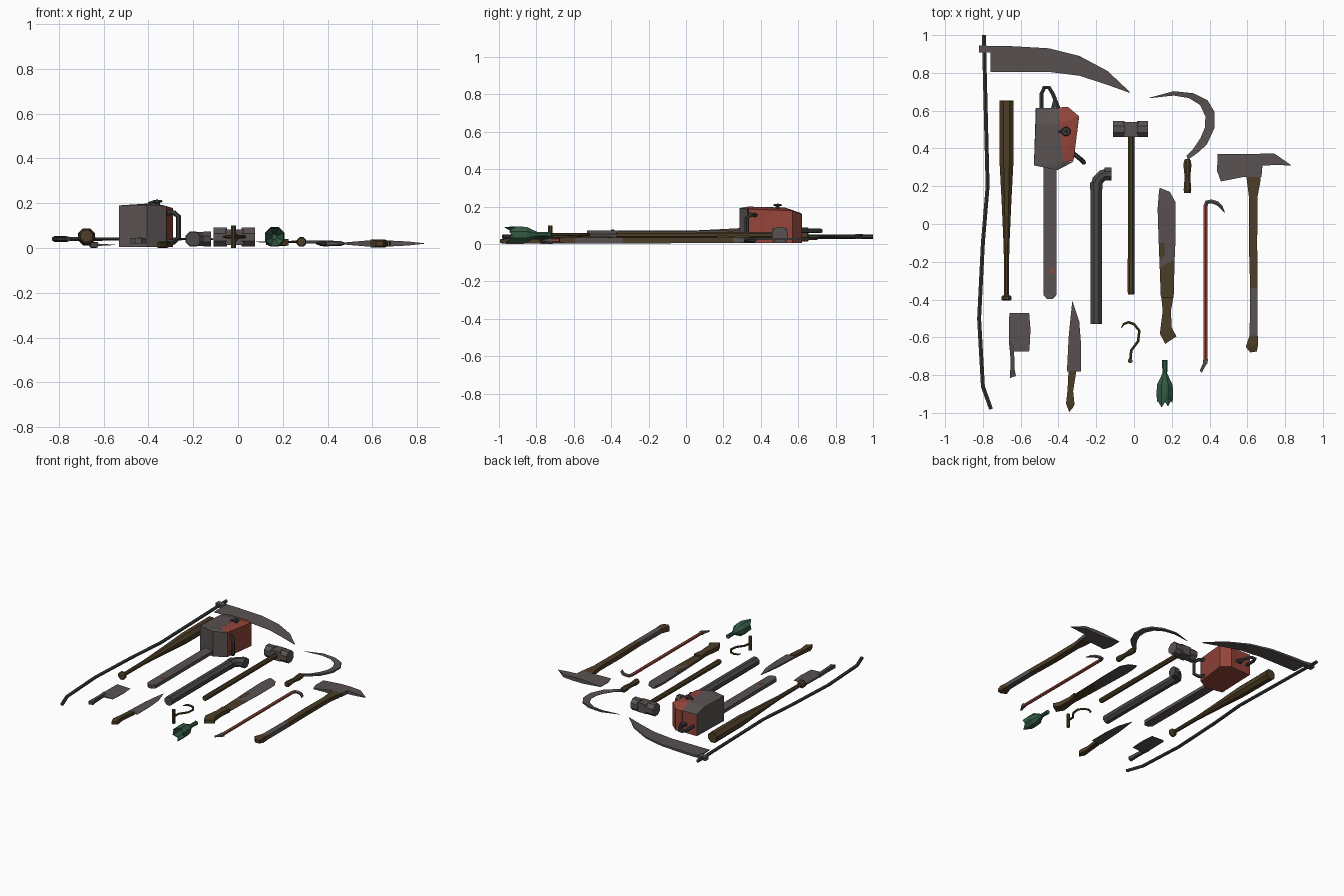
import bpy, bmesh, math
from mathutils import Vector

COLORS = {
    "steel": (0.100, 0.083, 0.083), "wood": (0.072, 0.047, 0.020),
    "red_paint": (0.29, 0.058, 0.042), "green_glass": (0.034, 0.105, 0.060),
    "dark_iron": (0.040, 0.044, 0.044), "pipe_grey": (0.072, 0.064, 0.066),
}
MATS = {}
for key, c in COLORS.items():
    MATS[key] = bpy.data.materials.new(key)
    MATS[key].diffuse_color = (*c, 1)


def finish(bm, name, mats, rule=None):
    """Turn a bmesh into an object; rule(centre, normal) picks the material index."""
    bmesh.ops.recalc_face_normals(bm, faces=bm.faces)
    for f in bm.faces:
        if rule:
            f.material_index = int(rule(f.calc_center_median(), f.normal))
    me = bpy.data.meshes.new(name)
    bm.to_mesh(me)
    bm.free()
    for m in mats.split():
        me.materials.append(MATS[m])
    ob = bpy.data.objects.new(name, me)
    bpy.context.collection.objects.link(ob)
    return ob


def loft(rings, cap_end=True):
    bm = bmesh.new()
    rows = [[bm.verts.new(p) for p in r] for r in rings]
    n = len(rows[0])
    for a, b in zip(rows, rows[1:]):
        for i in range(n):
            bm.faces.new((a[i], a[(i + 1) % n], b[(i + 1) % n], b[i]))
    bm.faces.new(rows[0])
    if cap_end:
        bm.faces.new(rows[-1])
    return bm


def tube_rings(pts, radii, sides=8, ref=(0, 0, 1)):
    pts = [Vector(p) for p in pts]
    if not isinstance(radii, (list, tuple)):
        radii = [radii] * len(pts)
    ref, rings = Vector(ref), []
    for i, p in enumerate(pts):
        t = (pts[min(i + 1, len(pts) - 1)] - pts[max(i - 1, 0)]).normalized()
        u = t.cross(ref).normalized()
        v = u.cross(t)
        ang = [2 * math.pi * (k + 0.5) / sides for k in range(sides)]
        rings.append([p + radii[i] * (u * math.cos(a) + v * math.sin(a)) for a in ang])
    return rings


def tube(name, pts, radii, mats, sides=8, ref=(0, 0, 1), rule=None):
    return finish(loft(tube_rings(pts, radii, sides, ref)), name, mats, rule)


def turned(name, x, z, prof, mats, sides=8, rule=None):
    """Round part along y; prof = (y, radius) pairs."""
    return tube(name, [(x, y, z) for y, r in prof], [r for y, r in prof], mats, sides, rule=rule)


def blade(name, z, stations, mats, rule=None):
    """Flat loft; each station = left x, y, half thickness, right x, y, half thickness."""
    rings = [[(a, b, z - t), (c, d, z - s), (c, d, z + s), (a, b, z + t)]
             for a, b, t, c, d, s in stations]
    return finish(loft(rings), name, mats, rule)


def hull(name, outline, z0, mats, rule=None):
    """Block over an outline of (x, y, top z)."""
    bm = bmesh.new()
    for x, y, z in outline:
        bm.verts.new((x, y, z0))
        bm.verts.new((x, y, z))
    bmesh.ops.convex_hull(bm, input=bm.verts)
    return finish(bm, name, mats, rule)


# Scythe
tube("scythe_shaft", [(-0.795, 1, .04), (-0.785, 0.6, .04), (-0.775, 0.2, .04), (-0.80, -0.1, .04),
     (-0.82, -0.5, .04), (-0.80, -0.86, .04), (-0.757, -0.98, .04)], 0.012, "dark_iron", 6)
blade("scythe_blade", 0.04, [
    (-0.76, .943, .008, -0.76, .805, .001), (-0.66, .942, .008, -0.62, .805, .001),
    (-0.45, .930, .007, -0.45, .805, .001), (-0.29, .890, .006, -0.29, .785, .001),
    (-0.14, .810, .004, -0.15, .740, .001), (-0.02, .697, .001, -0.025, .695, .001)], "steel")
blade("scythe_tang", 0.04, [(-.82, .945, .014, -.82, .907, .014), (-.755, .943, .012, -.755, .907, .012)], "steel")

# Bat
turned("bat", -0.675, 0.05, [(.655, .037), (.65, .041), (.33, .040), (.12, .028), (-.13, .016),
       (-.375, .014), (-.385, .03), (-.4, .03), (-.405, .02)], "wood")

# Chainsaw
hull("saw_body", [(-.53, .31, .19), (-.52, .615, .165), (-.52, .53, .188), (-.40, .615, .163),
     (-.395, .53, .195), (-.375, .33, .20)], .005, "steel red_paint",
     lambda c, n: n.y > .8 or n.z < -.5)
hull("saw_front_cover", [(-.53, .31, .19), (-.405, .285, .192), (-.32, .33, .187), (-.375, .335, .20),
     (-.53, .335, .19)], .005, "steel red_paint", lambda c, n: n.z < -.5)
hull("saw_red_shell", [(-.375, .33, .20), (-.32, .335, .187), (-.29, .57, .178), (-.35, .62, .16),
     (-.40, .617, .162), (-.395, .53, .194)], .005, "red_paint")
hull("saw_bar", [(-.48, .30, .045), (-.41, .30, .045), (-.41, -.375, .045), (-.43, -.398, .045),
     (-.46, -.398, .045), (-.48, -.375, .045)], .02, "steel")
hull("bar_stain", [(-.445, -.235, .0465), (-.425, -.24, .0465), (-.43, -.265, .0465),
     (-.447, -.26, .0465)], .044, "red_paint")
tube("saw_rear_handle", [(-.49, .60, .07), (-.49, .69, .07), (-.475, .722, .07), (-.45, .722, .07),
     (-.43, .69, .07), (-.395, .60, .07)], .012, "dark_iron", 6)
hull("saw_trigger", [(-.44, .61, .08), (-.425, .67, .08), (-.40, .62, .08)], .06, "dark_iron")
tube("saw_side_handle", [(-.335, .385, .155), (-.285, .345, .157), (-.265, .325, .14), (-.265, .325, .045),
     (-.285, .345, .028), (-.335, .385, .03)], .012, "dark_iron", 6, (.62, .78, 0))
tube("saw_fuel_cap", [(-.36, .49, .17), (-.36, .49, .203), (-.36, .49, .205), (-.36, .49, .213)],
     [.012, .012, .026, .022], "dark_iron", 8, (0, 1, 0))
tube("saw_choke", [(-.40, .49, .197), (-.355, .49, .21)], .008, "dark_iron", 6)

# Pipe with elbow
turned("pipe", -0.20, 0.04, [(-.53, .034), (.2, .034)], "pipe_grey")
turned("pipe_collar", -0.20, 0.04, [(.182, .037), (.22, .037)], "pipe_grey")
bend = [(-.135 - .065 * math.cos(a), .2 + .065 * math.sin(a), .04)
        for a in [math.radians(d) for d in (0, 30, 60, 90)]]
tube("pipe_elbow", bend, .033, "pipe_grey")
tube("elbow_collar", [(-.155, .265, .04), (-.12, .265, .04)], .037, "pipe_grey")

# Sledgehammer
turned("sledge_handle", -0.015, 0.048, [(-.372, .017), (-.36, .02), (.48, .018)], "wood")
hull("sledge_middle", [(x, y, .082) for x in (-.055, .025) for y in (.46, .54)], .014, "steel")
for side, x0 in (("left", -.11), ("right", .015)):
    tube("sledge_face_" + side, [(x0, .502, .048), (x0 + .06, .502, .048)], .046, "steel")

# Sickle
blade("sickle_blade", 0.027, [
    (.08, .668, .001, .08, .666, .001), (.21, .703, .005, .21, .68, .001), (.315, .692, .006, .29, .667, .001),
    (.39, .655, .006, .35, .63, .001), (.425, .595, .006, .378, .57, .001), (.427, .51, .006, .375, .51, .001),
    (.385, .42, .006, .352, .455, .001), (.335, .375, .006, .315, .40, .001), (.285, .34, .006, .278, .36, .006)],
    "steel")
turned("sickle_handle", 0.283, 0.027, [(.165, .019), (.18, .022), (.25, .016), (.31, .023), (.335, .02),
       (.345, .012)], "wood")

# Machete
blade("machete_blade", 0.022, [
    (.135, .19, .003, .14, .19, .003), (.132, .17, .008, .19, .17, .001), (.125, .08, .008, .22, .115, .001),
    (.130, -.08, .008, .22, -.08, .001), (.136, -.23, .008, .215, -.19, .001),
    (.142, -.39, .008, .21, -.39, .001)], "steel wood", lambda c, n: c.y < -.25)
hull("machete_rust", [(.135, -.1, .031), (.16, -.1, .029), (.165, -.16, .028), (.137, -.2, .031)], .022, "wood")
blade("machete_handle", 0.025, [
    (.145, -.39, .013, .208, -.39, .012), (.152, -.46, .016, .195, -.46, .016), (.137, -.58, .017, .2, -.55, .017),
    (.165, -.635, .014, .225, -.595, .014)], "wood")

# Axe
blade("axe_head", 0.02, [
    (.442, .37, .002, .44, .28, .002), (.455, .37, .003, .46, .225, .003), (.585, .371, .014, .585, .25, .014),
    (.675, .372, .014, .675, .25, .014), (.68, .372, .013, .68, .31, .013), (.745, .372, .009, .76, .312, .009),
    (.83, .313, .001, .83, .31, .001)], "steel")
blade("axe_handle", 0.02, [
    (.60, .32, .012, .665, .32, .012), (.595, .25, .014, .67, .23, .014), (.61, .13, .015, .655, .15, .015),
    (.608, -.1, .016, .652, -.1, .016), (.615, -.34, .016, .655, -.34, .016),
    (.612, -.59, .016, .655, -.59, .016), (.592, -.65, .018, .657, -.64, .018),
    (.615, -.68, .012, .65, -.675, .012)], "wood steel", lambda c, n: -.59 < c.y < -.34)

# Crowbar
tube("crowbar_shaft", [(.378, .10, .02), (.378, -.72, .02)], .012, "red_paint", 6)
tube("crowbar_hook", [(.378, .09, .02), (.385, .115, .02), (.41, .12, .02), (.44, .11, .02), (.462, .09, .02),
     (.48, .06, .02)], [.012, .013, .012, .012, .010, .002], "steel", 6)
blade("crowbar_claw", 0.02, [(.367, -.715, .011, .391, -.715, .011), (.365, -.74, .009, .39, -.735, .009),
      (.348, -.775, .003, .37, -.765, .003), (.357, -.788, .002, .36, -.785, .002)], "steel")

# Cleaver
blade("cleaver_blade", 0.014, [(-.66, -.47, .006, -.555, -.47, .001), (-.662, -.56, .006, -.548, -.56, .001),
      (-.662, -.64, .006, -.552, -.64, .001), (-.64, -.675, .006, -.555, -.675, .001)], "steel")
blade("cleaver_handle", 0.014, [(-.662, -.62, .01, -.635, -.64, .01), (-.655, -.70, .012, -.634, -.70, .012),
      (-.655, -.77, .013, -.632, -.77, .013), (-.658, -.815, .011, -.625, -.805, .011)], "pipe_grey")

# Kitchen knife
blade("knife_blade", 0.015, [(-.327, -.41, .001, -.325, -.41, .001), (-.338, -.515, .005, -.29, -.515, .001),
      (-.346, -.6, .006, -.28, -.64, .001), (-.355, -.78, .006, -.28, -.78, .001)], "steel")
blade("knife_handle", 0.015, [(-.347, -.78, .011, -.305, -.775, .011), (-.352, -.88, .014, -.322, -.885, .014),
      (-.36, -.95, .015, -.315, -.955, .015), (-.343, -.995, .010, -.325, -.975, .010)], "wood")

# Hand hook with a cross grip
tube("hook", [(-.067, -.55, .05), (-.055, -.53, .05), (-.03, -.52, .05), (.0, -.53, .05), (.028, -.565, .05),
     (.022, -.62, .05), (-.015, -.67, .05), (-.02, -.73, .05)], [.002, .007, .008, .008, .008, .008, .008, .008],
     "wood", 6)
tube("hook_grip", [(-.02, -.725, 0), (-.02, -.725, .1)], .013, "wood", 8, (0, 1, 0))

# Broken bottle: open octagonal shell with a jagged rim
prof = [(-.72, .012), (-.722, .016), (-.738, .015), (-.79, .014), (-.82, .028), (-.85, .045), (-.90, .047), (-.93, .045)]
rings = tube_rings([(.163, y, .05) for y, r in prof], [r for y, r in prof])
for p, dy in zip(rings[-1], (0, -.04, .015, -.015, .01, -.035, .015, -.01)):
    p.y += dy
bottle = finish(loft(rings, cap_end=False), "broken_bottle", "green_glass")
mod = bottle.modifiers.new("wall", 'SOLIDIFY')
mod.thickness = 0.004
